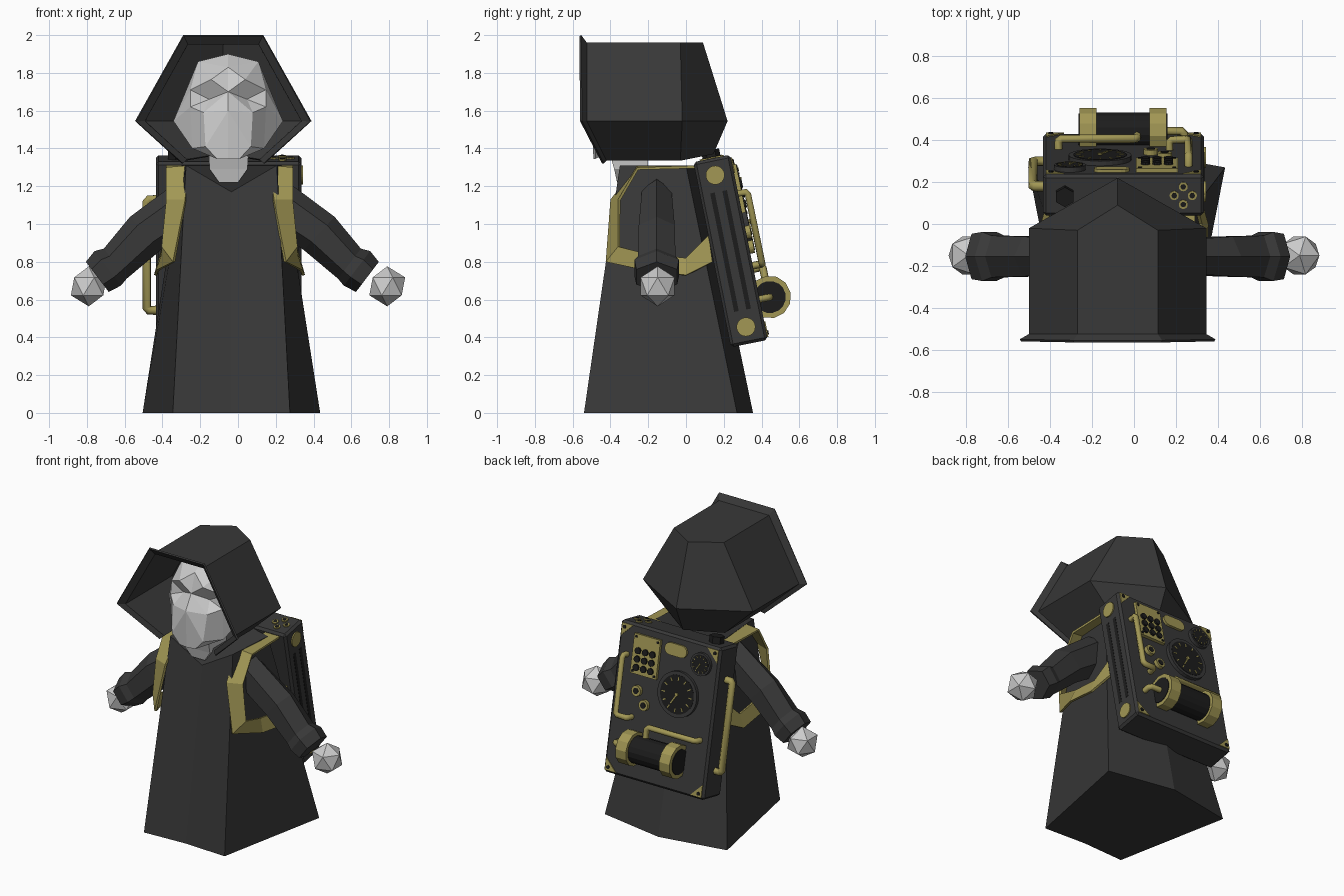
import bpy, bmesh, math
from mathutils import Matrix, Vector

if "Cube" in bpy.data.objects:
    bpy.data.objects.remove(bpy.data.objects["Cube"])


def material(name, rgb):
    m = bpy.data.materials.new(name)
    m.diffuse_color = (*rgb, 1)
    m.use_nodes = True
    m.node_tree.nodes["Principled BSDF"].inputs["Base Color"].default_value = m.diffuse_color
    return m


DARK = material("dark_cloth", (0.04, 0.04, 0.04))
BLACK = material("black", (0.012, 0.012, 0.012))
GOLD = material("brass", (0.36, 0.31, 0.09))
ID = Matrix.Identity(4)
# backpack frame: x across, y outwards through the back face, z up
PACK = Matrix.Translation((-0.05, 0.236, 0.857)) @ Matrix.Rotation(0.2, 4, 'X')


def finish(name, bm, mat=None, M=ID, thick=0):
    bmesh.ops.recalc_face_normals(bm, faces=bm.faces)
    me = bpy.data.meshes.new(name)
    bm.to_mesh(me)
    bm.free()
    me.transform(M)
    ob = bpy.data.objects.new(name, me)
    bpy.context.collection.objects.link(ob)
    if mat:
        me.materials.append(mat)
    if thick:
        s = ob.modifiers.new("thickness", 'SOLIDIFY')
        s.thickness = thick
    return ob


def loft(name, rings, mat=None, closed=True, caps=True, thick=0, M=ID):
    bm = bmesh.new()
    rows = [[bm.verts.new(p) for p in r] for r in rings]
    n = len(rows[0])
    for a, b in zip(rows, rows[1:]):
        for i in range(n if closed else n - 1):
            j = (i + 1) % n
            bm.faces.new((a[i], a[j], b[j], b[i]))
    if caps:
        bm.faces.new(rows[0])
        bm.faces.new(rows[-1])
    return finish(name, bm, mat, M, thick)


def box(name, c, size, mat, bevel=0, rot=0):
    bm = bmesh.new()
    bmesh.ops.create_cube(bm, size=1, matrix=Matrix.Diagonal((*size, 1)))
    if bevel:
        bmesh.ops.bevel(bm, geom=bm.edges[:], offset=bevel, segments=1, affect='EDGES')
    return finish(name, bm, mat, PACK @ Matrix.Translation(c) @ Matrix.Rotation(rot, 4, 'Y'))


def disc(name, c, r, depth, mat, axis='Y', n=20):
    bm = bmesh.new()
    bmesh.ops.create_cone(bm, cap_ends=True, segments=n, radius1=r, radius2=r, depth=depth)
    R = {'X': Matrix.Rotation(math.pi / 2, 4, 'Y'), 'Y': Matrix.Rotation(math.pi / 2, 4, 'X'), 'Z': ID}[axis]
    return finish(name, bm, mat, PACK @ Matrix.Translation(c) @ R)


def pipe(name, pts, r=0.02):
    cu = bpy.data.curves.new(name, 'CURVE')
    cu.dimensions = '3D'
    cu.bevel_depth, cu.bevel_resolution, cu.use_fill_caps = r, 1, True
    sp = cu.splines.new('POLY')
    sp.points.add(len(pts) - 1)
    for p, q in zip(sp.points, pts):
        p.co = (*(PACK @ Vector(q)), 1)
    cu.materials.append(GOLD)
    ob = bpy.data.objects.new(name, cu)
    bpy.context.collection.objects.link(ob)


def prism(name, outline, d0, d1, mat):
    loft(name, [[(u, d, v) for u, v in outline] for d in (d0, d1)], mat, M=PACK)


# robe: tapered body with pointed back and a V at the neck
def robe_ring(z, zv, fx, fy, mid, bx, by, apex):
    c = -0.035
    return [(c, mid, zv), (c + fx, fy, z), (c + bx, by, z), (c, apex, z), (c - bx, by, z), (c - fx, fy, z)]


loft("robe", [robe_ring(0, 0, 0.31, -0.54, -0.525, 0.47, 0.27, 0.355),
              robe_ring(1.31, 1.17, 0.24, -0.35, -0.345, 0.265, 0.0, 0.08)], DARK)

# hood: six-point sections, flared rim, pointed back
def hood_ring(top, mid, bot):
    c, s = -0.078, [bot, mid, top]
    return [(c - x, y, z) for x, y, z in s] + [(c + x, y, z) for x, y, z in s[::-1]]


back = [(0, 0.09, 1.96), (0, 0.22, 1.545), (0, 0.145, 1.37)]
loft("hood", [hood_ring((0.212, -0.555, 2.0), (0.467, -0.55, 1.545), (0.22, -0.435, 1.32)),
              hood_ring((0.192, -0.525, 1.96), (0.423, -0.525, 1.545), (0.20, -0.42, 1.335)),
              hood_ring((0.192, -0.03, 1.96), (0.423, -0.02, 1.545), (0.20, -0.03, 1.335)),
              hood_ring(*back)], DARK, closed=False, caps=False, thick=0.012)

# face mask: half outline mirrored
half = {'t0': (0, -.30, 1.90), 't1': (.16, -.29, 1.86), 'f0': (0, -.40, 1.83), 'b0': (0, -.44, 1.70),
        'b1': (.09, -.44, 1.765), 'b2': (.2, -.37, 1.71), 'e': (.10, -.38, 1.66), 'n0': (0, -.50, 1.60),
        'n1': (.13, -.45, 1.59), 'o': (.29, -.27, 1.545), 'k': (.2, -.38, 1.62), 'j': (.19, -.36, 1.40),
        'm': (.12, -.48, 1.41), 'c1': (.06, -.48, 1.345), 'c0': (0, -.49, 1.345)}
quads = ["t0 t1 f0", "f0 t1 b1", "f0 b1 b0", "t1 b2 b1", "t1 o b2", "b1 b2 e", "b0 b1 e", "b2 k e", "b0 e n1",
         "b0 n1 n0", "e k n1", "b2 o k", "k o j", "k j m n1", "n0 n1 m", "n0 m c1 c0", "m j c1"]
bm = bmesh.new()
for s in (1, -1):
    vs = {k: bm.verts.new((-0.052 + s * x, y, z)) for k, (x, y, z) in half.items()}
    for q in quads:
        bm.faces.new([vs[k] for k in q.split()])
bmesh.ops.remove_doubles(bm, verts=bm.verts, dist=1e-4)
finish("face", bm)
loft("neck", [[(-0.05 + x * w, y, z) for x, y in ((-1, f), (1, f), (1, -.2), (-1, -.2))]
              for w, f, z in ((.105, -.40, 1.36), (.1, -.38, 1.29), (.05, -.365, 1.22))])

# sleeves, hands and straps on both sides
for s, side in ((1, "right"), (-1, "left")):
    rings = []
    for x, z, hy, hz, tilt in ((.20, 1.13, .09, .13, .6), (.46, .95, .11, .12, .75), (.62, .79, .115, .10, .65),
                               (.66, .765, .135, .115, .65), (.715, .72, .125, .10, .65)):
        rings.append([(-0.03 + s * (x + math.sin(tilt) * hz * math.sin(a)), -.155 + hy * math.cos(a),
                       z + math.cos(tilt) * hz * math.sin(a))
                      for a in [math.pi / 6 + i * math.pi / 3 for i in range(6)]])
    loft(side + "_sleeve", rings, DARK)
    bm = bmesh.new()
    bmesh.ops.create_icosphere(bm, subdivisions=1, radius=0.106)
    finish(side + "_hand", bm, None, Matrix.Translation((s * 0.79, -0.15, 0.67)))
    strap = [((.225, .06, 1.31), (.335, .06, 1.31)), ((.225, -.26, 1.31), (.335, -.26, 1.30)),
             ((.235, -.40, 1.13), (.335, -.36, 1.13)), ((.30, -.425, .80), (.36, -.36, .88)),
             ((.39, -.22, .755), (.36, -.2, .84)), ((.40, 0, .73), (.37, 0, .82)), ((.36, .14, .80), (.34, .12, .94))]
    loft(side + "_strap", [[(-0.045 + s * x, y, z) for x, y, z in p] for p in strap], GOLD,
         closed=False, caps=False, thick=0.015)

# backpack case with brass corner plates
box("pack_case", (0, 0, 0), (.77, .2, 1.0), DARK, bevel=0.015)
for su in (1, -1):
    for sv in (1, -1):
        prism("corner_plate", [(su * .37, sv * .485), (su * .285, sv * .485), (su * .37, sv * .40)], .09, .106, GOLD)
        disc("corner_screw", (su * .347, .107, sv * .462), .012, .01, BLACK, n=8)

# keypad
box("keypad_plate", (.16, .105, .315), (.2, .03, .26), GOLD)
for i in range(9):
    disc("keypad_button", (.16 + (i % 3 - 1) * .055, .122, .285 + (i // 3 - 1) * .055), .022, .02, BLACK, n=10)
for su in (1, -1):
    for sv in (1, -1):
        disc("keypad_screw", (.16 + su * .082, .12, .315 + sv * .112), .009, .01, BLACK, n=8)

# rounded brass label
pill = []
for k in range(14):
    a = math.pi * (k if k < 7 else k - 1) / 6 - math.pi / 2
    pill.append((-.057 + (.045 if k < 7 else -.045) + .04 * math.cos(a), .41 + .04 * math.sin(a)))
prism("blank_plate", pill, .095, .115, GOLD)

# gauges: bezel, dial, ticks, needle
for u, v, r in ((-.112, .134, .15), (-.256, .368, .075)):
    disc("gauge_bezel", (u, .108, v), r, .03, DARK, n=32)
    disc("gauge_dial", (u, .11, v), r * .85, .03, BLACK, n=32)
    for i in range(12):
        a = i * math.pi / 6
        box("gauge_tick", (u + r * .68 * math.sin(a), .126, v + r * .68 * math.cos(a)),
            (r * .05, .004, r * .16), GOLD, rot=a)
    box("gauge_needle", (u + r * .12, .128, v - r * .22), (r * .06, .006, r * .5), GOLD, rot=2.6)
    disc("gauge_pin", (u, .128, v), r * .08, .01, GOLD, n=10)

# knobs
for u, v in ((.196, .08), (.13, 0)):
    disc("knob", (u, .11, v), .035, .03, GOLD, n=16)
    disc("knob_centre", (u, .122, v), .02, .012, BLACK, n=12)

# tank with brass bands
disc("tank", (0, .155, -.28), .09, .40, BLACK, 'X', 16)
for u in (-.17, .165):
    disc("tank_band", (u, .155, -.28), .113, .08, GOLD, 'X', 12)
for u in (-.211, .206):
    disc("tank_cap", (u, .155, -.28), .085, .006, BLACK, 'X', 16)

# pipes and side handle
pipe("tank_outlet", [(.18, .155, -.28), (.275, .155, -.28), (.29, .14, -.28), (.29, .09, -.28)])
pipe("cross_pipe", [(-.31, .09, -.12), (-.31, .14, -.12), (-.295, .15, -.12), (.05, .15, -.12),
                    (.065, .15, -.135), (.065, .15, -.24)])
pipe("upright_pipe", [(.31, .09, .29), (.31, .14, .29), (.31, .15, .275), (.31, .15, -.085),
                      (.295, .15, -.10), (.23, .15, -.10), (.22, .14, -.10), (.22, .09, -.10)])
pipe("side_handle", [(-.375, 0, .28), (-.42, 0, .28), (-.432, 0, .265), (-.432, 0, -.305),
                     (-.42, 0, -.32), (-.375, 0, -.32)], .025)

# right side: brass bosses and dark slots
for v in (.41, -.41):
    disc("side_boss", (.385, 0, v), .05, .016, GOLD, 'X', 24)
for d in (-.033, .033):
    box("side_slot", (.384, d, 0), (.006, .025, .64), BLACK)

# top: hexagonal filler cap and four small ports
disc("filler_cap", (-.28, 0, .515), .048, .06, BLACK, 'Z', 6)
for du, dd in ((.043, 0), (-.043, 0), (0, .043), (0, -.043)):
    disc("port_ring", (.285 + du, dd, .5), .022, .014, GOLD, 'Z', 14)
    disc("port_hole", (.285 + du, dd, .503), .013, .012, BLACK, 'Z', 12)
